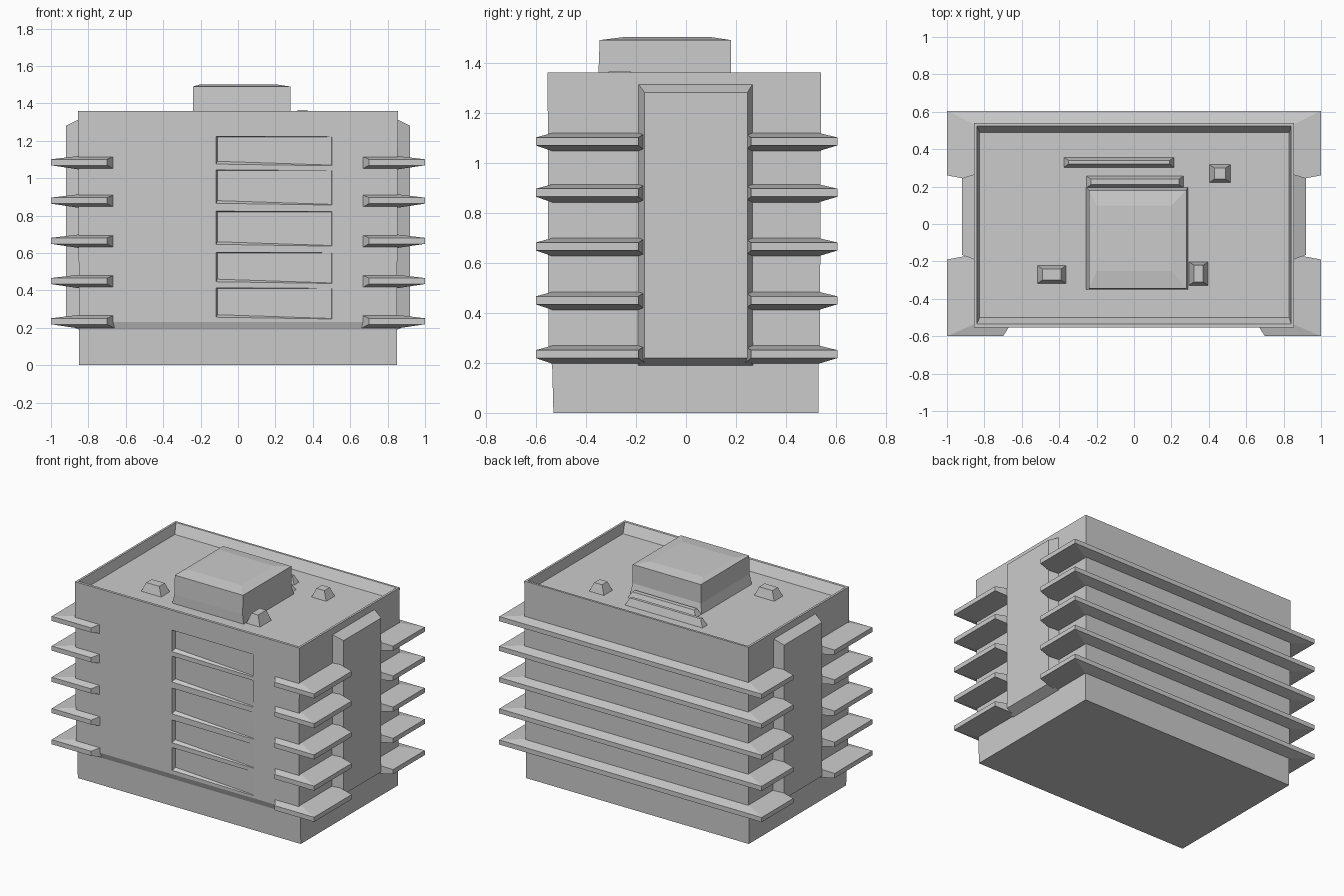
import bpy, bmesh

if "Cube" in bpy.data.objects:
    bpy.data.objects.remove(bpy.data.objects["Cube"])


def make(name, verts, faces):
    me = bpy.data.meshes.new(name)
    bm = bmesh.new()
    vs = [bm.verts.new(v) for v in verts]
    for f in faces:
        bm.faces.new([vs[i] for i in f])
    bmesh.ops.recalc_face_normals(bm, faces=bm.faces)
    bm.to_mesh(me)
    bm.free()
    ob = bpy.data.objects.new(name, me)
    bpy.context.collection.objects.link(ob)
    return ob


def loft(name, rings):
    """Skin equal-length rings of points and cap both ends."""
    n = len(rings[0])
    verts = [p for r in rings for p in r]
    faces = [list(range(n)), list(range(len(verts) - n, len(verts)))]
    for k in range(len(rings) - 1):
        for i in range(n):
            j = (i + 1) % n
            faces.append([k*n + i, k*n + j, (k+1)*n + j, (k+1)*n + i])
    return make(name, verts, faces)


def rect(x0, x1, y0, y1, z):
    return [(x0, y0, z), (x1, y0, z), (x1, y1, z), (x0, y1, z)]


def mirror_x(ob):
    ob.modifiers.new("mirror", 'MIRROR').use_axis[0] = True


# Main block with plinth, thin parapet and sunken roof
body = loft("building_body", [
    rect(-.85, .85, -.53, .53, 0),
    rect(-.85, .85, -.535, .53, .19),
    rect(-.85, .85, -.55, .535, .23),
    rect(-.855, .855, -.553, .54, 1.36),
    rect(-.84, .84, -.535, .525, 1.36),
    rect(-.825, .83, -.50, .49, 1.295)])

# Shallow tapering window recesses on the front
for i, (z0, z1) in enumerate([(.25, .41), (.44, .60), (.64, .82), (.86, 1.04), (1.07, 1.22)]):
    cut = loft("recess_cutter_%d" % i, [
        [(-.13, -.60, z0 - .02), (.52, -.60, z0 - .02), (.50, -.545, z0), (-.11, -.525, z0 + .02)],
        [(-.13, -.60, z1 + .01), (.52, -.60, z1 + .01), (.50, -.545, z1), (-.11, -.525, z1)]])
    cut.hide_render = True
    cut.hide_viewport = True
    cut.display_type = 'WIRE'
    m = body.modifiers.new("recess", 'BOOLEAN')
    m.operation = 'DIFFERENCE'
    m.object = cut

# Stair columns on both ends
col = loft("side_column", [
    [(.84, -.195, .185), (.84, .27, .185), (.84, .27, 1.32), (.84, -.195, 1.32)],
    [(.92, -.165, .22), (.92, .245, .22), (.92, .245, 1.28), (.92, -.165, 1.28)]])
mirror_x(col)


# Balcony ledges: thick at the wall, thin at the outer edge
def ledge(name, z, path):
    return loft(name, [[(ox, oy, z - .016), (ox, oy, z + .016),
                        (ix, iy, z + .035), (ix, iy, z - .04)]
                       for (ox, oy), (ix, iy) in path])


BACK = [((1, .26), (.84, .23)), ((1, .605), (.84, .525)),
        ((-1, .605), (-.84, .525)), ((-1, .26), (-.84, .23))]
FRONT = [((.70, -.60), (.655, -.53)), ((1, -.60), (.84, -.53)), ((1, -.19), (.84, -.16))]
for i, z in enumerate([.235, .45, .665, .88, 1.085]):
    ledge("back_ledge_%d" % i, z, BACK)
    mirror_x(ledge("front_corner_ledge_%d" % i, z, FRONT))

# Rooftop plant box
loft("roof_box", [
    rect(-.26, .29, -.35, .20, 1.28),
    rect(-.24, .28, -.35, .18, 1.36),
    rect(-.24, .28, -.345, .18, 1.49),
    rect(-.20, .20, -.25, .10, 1.502)])

# Low roof clutter around the box
for i, (x0, x1, y0, y1, h) in enumerate([
        (-.38, .22, .30, .36, .05), (-.26, .27, .19, .26, .04), (.40, .52, .22, .32, .06),
        (-.52, -.36, -.32, -.22, .06), (.29, .40, -.33, -.20, .07)]):
    loft("roof_clutter_%d" % i, [
        rect(x0, x1, y0, y1, 1.285),
        rect(x0 + .03, x1 - .03, y0 + .02, y1 - .02, 1.295 + h)])
